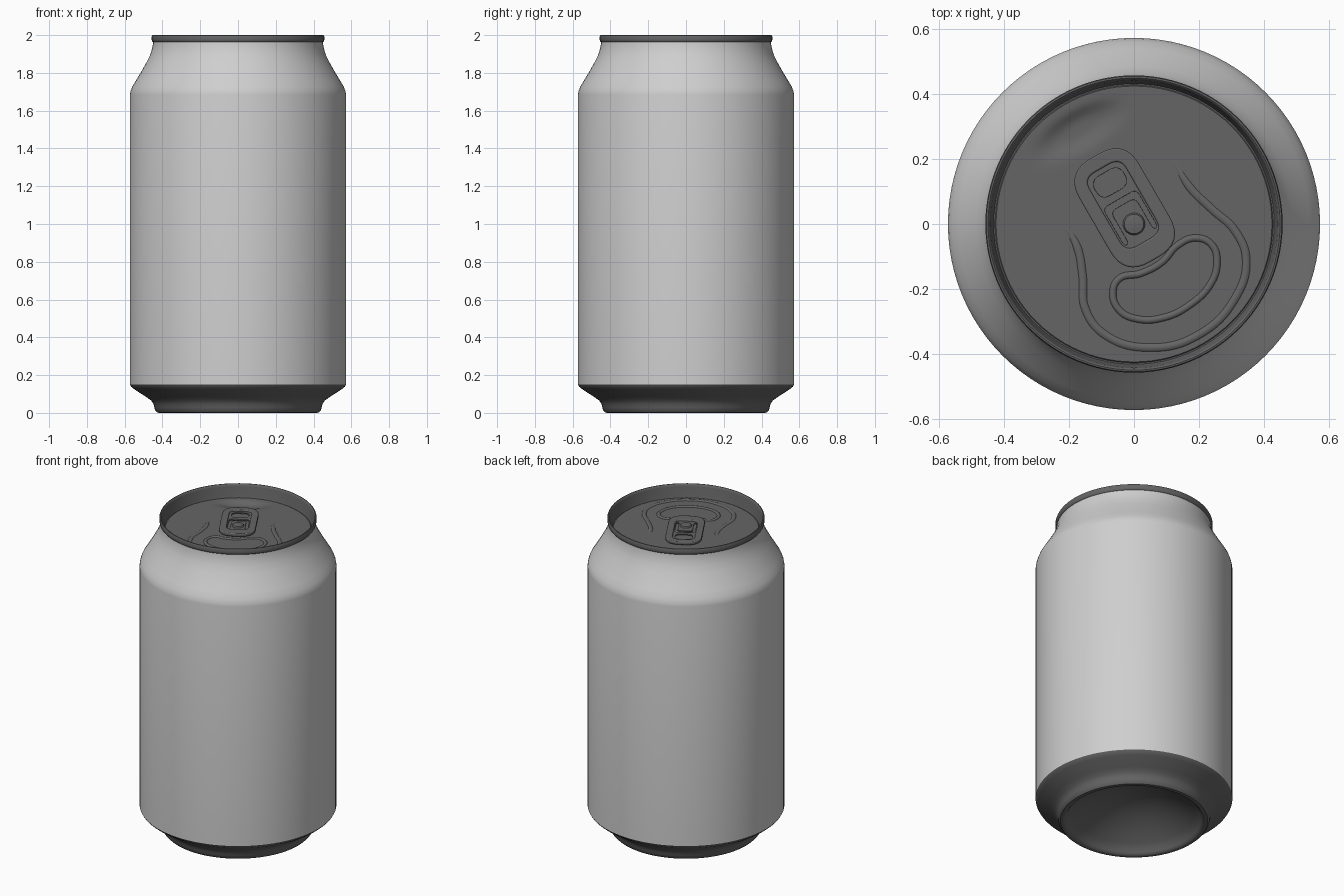
import bpy, bmesh, math
from mathutils import Vector

cube = bpy.data.objects.get("Cube")
if cube:
    bpy.data.objects.remove(cube, do_unlink=True)

LID_Z = 1.92
TILT = math.radians(30)          # the tab and finger dent are turned on the lid


def material(name, rgb):
    m = bpy.data.materials.new(name)
    m.use_nodes = True
    m.diffuse_color = (*rgb, 1)
    bsdf = next(n for n in m.node_tree.nodes if n.type == 'BSDF_PRINCIPLED')
    bsdf.inputs["Base Color"].default_value = (*rgb, 1)
    bsdf.inputs["Roughness"].default_value = 0.5
    return m


SILVER = material("light silver", (0.62, 0.62, 0.62))
DARK = material("dark grey metal", (0.13, 0.13, 0.13))


def smooth(ob, angle):
    bpy.ops.object.select_all(action='DESELECT')
    ob.select_set(True)
    bpy.context.view_layer.objects.active = ob
    if ob.type == 'CURVE':
        bpy.ops.object.convert(target='MESH')
    bpy.ops.object.shade_smooth_by_angle(angle=math.radians(angle))


def add(name, data, mat, angle=30):
    data.materials.append(mat)
    ob = bpy.data.objects.new(name, data)
    bpy.context.collection.objects.link(ob)
    smooth(ob, angle)
    return ob


def lathe(name, profile, mat, angle=30, steps=96, height=None):
    """Spin an (r, z) profile, listed so that faces point outward."""
    bm = bmesh.new()
    vs = [bm.verts.new((r, 0, z)) for r, z in profile]
    es = [bm.edges.new(p) for p in zip(vs, vs[1:])]
    bmesh.ops.spin(bm, geom=vs + es, cent=(0, 0, 0), axis=(0, 0, 1),
                   angle=math.tau, steps=steps)
    bmesh.ops.remove_doubles(bm, verts=bm.verts, dist=1e-5)
    if height:
        for v in bm.verts:
            v.co.z += height(v.co.x, v.co.y)
    # flip if the first wall or disc points the wrong way
    bm.normal_update()
    (r0, z0), (r1, z1) = profile[:2]
    f = min(bm.faces, key=lambda f: (f.calc_center_median()
            - Vector(((r0 + r1) / 2, 0, (z0 + z1) / 2))).length)
    c = f.calc_center_median()
    out = Vector((c.x, c.y, 0)).normalized() * (z1 - z0) + Vector((0, 0, r0 - r1))
    if f.normal.dot(out) < 0:
        bmesh.ops.reverse_faces(bm, faces=bm.faces)
    me = bpy.data.meshes.new(name)
    bm.to_mesh(me)
    bm.free()
    return add(name, me, mat, angle)


def rounded(pts, r, n=8):
    """Round every corner of a closed polygon."""
    out = []
    for i, p in enumerate(pts):
        p = Vector(p)
        a, b = Vector(pts[i - 1]), Vector(pts[(i + 1) % len(pts)])
        a = p + (a - p).normalized() * min(r, (a - p).length * 0.49)
        b = p + (b - p).normalized() * min(r, (b - p).length * 0.49)
        for k in range(n + 1):
            t = k / n
            out.append(a * (1 - t) ** 2 + p * 2 * t * (1 - t) + b * t * t)
    return out


def box(u, v0, v1):
    return [(-u, v0), (u, v0), (u, v1), (-u, v1)]


def plate(name, outlines, z, half, bevel):
    """Filled flat plate; the first outline is the rim, the rest are holes."""
    cu = bpy.data.curves.new(name, 'CURVE')
    cu.dimensions = '2D'
    cu.fill_mode = 'BOTH'
    cu.extrude, cu.bevel_depth, cu.bevel_resolution = half, bevel, 2
    for pts in outlines:
        sp = cu.splines.new('POLY')
        sp.points.add(len(pts) - 1)
        for q, p in zip(sp.points, pts):
            q.co = (p[0], p[1], 0, 1)
        sp.use_cyclic_u = True
    ob = add(name, cu, DARK, 40)
    ob.location.z = z
    ob.rotation_euler.z = TILT
    return ob


def bead(name, pts, radius, sink, closed):
    """Pressed ridge: a tube mostly sunk into the lid."""
    cu = bpy.data.curves.new(name, 'CURVE')
    cu.dimensions = '3D'
    cu.bevel_depth, cu.bevel_resolution, cu.resolution_u = radius, 4, 10
    cu.use_fill_caps = True
    sp = cu.splines.new('BEZIER')
    sp.bezier_points.add(len(pts) - 1)
    for i, (q, p) in enumerate(zip(sp.bezier_points, pts)):
        q.co = (*p, LID_Z - sink)
        q.handle_left_type = q.handle_right_type = 'AUTO'
        if not closed and i in (0, len(pts) - 1):
            q.radius = 0.65
    sp.use_cyclic_u = closed
    return add(name, cu, DARK, 60)


# Can wall with tapered shoulder and neck
lathe("can_body", [(0.572, 0.15), (0.572, 1.685), (0.569, 1.703), (0.56, 1.727),
                   (0.54, 1.76), (0.513, 1.805), (0.486, 1.853), (0.466, 1.893),
                   (0.456, 1.925), (0.451, 1.95), (0.449, 1.97)], SILVER)

# Base: domed underside, standing ring and chamfer
DOME_R, DOME_H = 0.385, 0.16
dome = [(DOME_R * i / 12, 0.03 + DOME_H * (1 - (i / 12) ** 2)) for i in range(13)]
lathe("can_base", dome + [(0.393, 0.015), (0.403, 0.004), (0.415, 0.0), (0.428, 0.002),
                          (0.438, 0.012), (0.443, 0.03), (0.448, 0.048), (0.46, 0.066),
                          (0.487, 0.085), (0.552, 0.127), (0.566, 0.139),
                          (0.572, 0.15)], DARK)

# Seamed rim and inner wall
lathe("lid_rim", [(0.449, 1.962), (0.455, 1.966), (0.457, 1.975), (0.457, 1.992),
                  (0.454, 1.999), (0.449, 2.0), (0.445, 1.997), (0.442, 1.985),
                  (0.434, 1.925), (0.431, 1.915), (0.427, 1.915), (0.423, LID_Z)],
      DARK, 45)


# Lid panel with a pressed finger dent behind the tab
def dent(x, y):
    u = x * math.cos(TILT) + y * math.sin(TILT)
    v = -x * math.sin(TILT) + y * math.cos(TILT) - 0.335
    d = (u / 0.125) ** 2 + (v / 0.05) ** 2
    return -0.02 * math.exp(-d ** 2)


lathe("lid_panel", [(0.424 * (1 - i / 40), LID_Z) for i in range(41)], DARK, 60,
      height=dent)

# Pressed ridges: pour opening and surrounding panel edge
bead("opening_score", [(-0.065, -0.21), (-0.045, -0.168), (0.02, -0.152), (0.085, -0.118),
                       (0.135, -0.065), (0.19, -0.043), (0.24, -0.065), (0.255, -0.12),
                       (0.235, -0.185), (0.17, -0.25), (0.09, -0.288), (0.01, -0.292),
                       (-0.045, -0.265)], 0.012, 0.005, True)
bead("panel_ridge", [(-0.215, 0.0), (-0.175, -0.07), (-0.158, -0.16), (-0.15, -0.26),
                     (-0.09, -0.34), (0.05, -0.38), (0.2, -0.34), (0.31, -0.23),
                     (0.345, -0.11), (0.31, -0.02), (0.24, 0.045), (0.17, 0.115),
                     (0.12, 0.2)], 0.017, 0.011, False)

# Pull tab: curled frame, thin web with finger hole and slot, rivet
frame_outer = rounded(box(0.101, -0.121, 0.236), 0.085)
frame_inner = rounded(box(0.07, -0.068, 0.203), 0.045)
plate("tab_frame", [frame_outer, frame_inner], 1.936, 0.005, 0.005)
finger_hole = rounded(box(0.052, 0.112, 0.183), 0.035)
slot = rounded([(-0.06, -0.045), (-0.06, 0.09), (0.06, 0.09), (0.06, -0.045),
                (0.043, -0.045), (0.043, 0.068), (-0.043, 0.068), (-0.043, -0.045)], 0.02)
plate("tab_web", [rounded(box(0.085, -0.09, 0.215), 0.06), finger_hole, slot],
      1.934, 0.003, 0.001)
lathe("tab_rivet", [(0.034, LID_Z), (0.034, 1.942), (0.03, 1.947), (0.018, 1.949),
                    (0, 1.95)], DARK, 40, steps=32)
